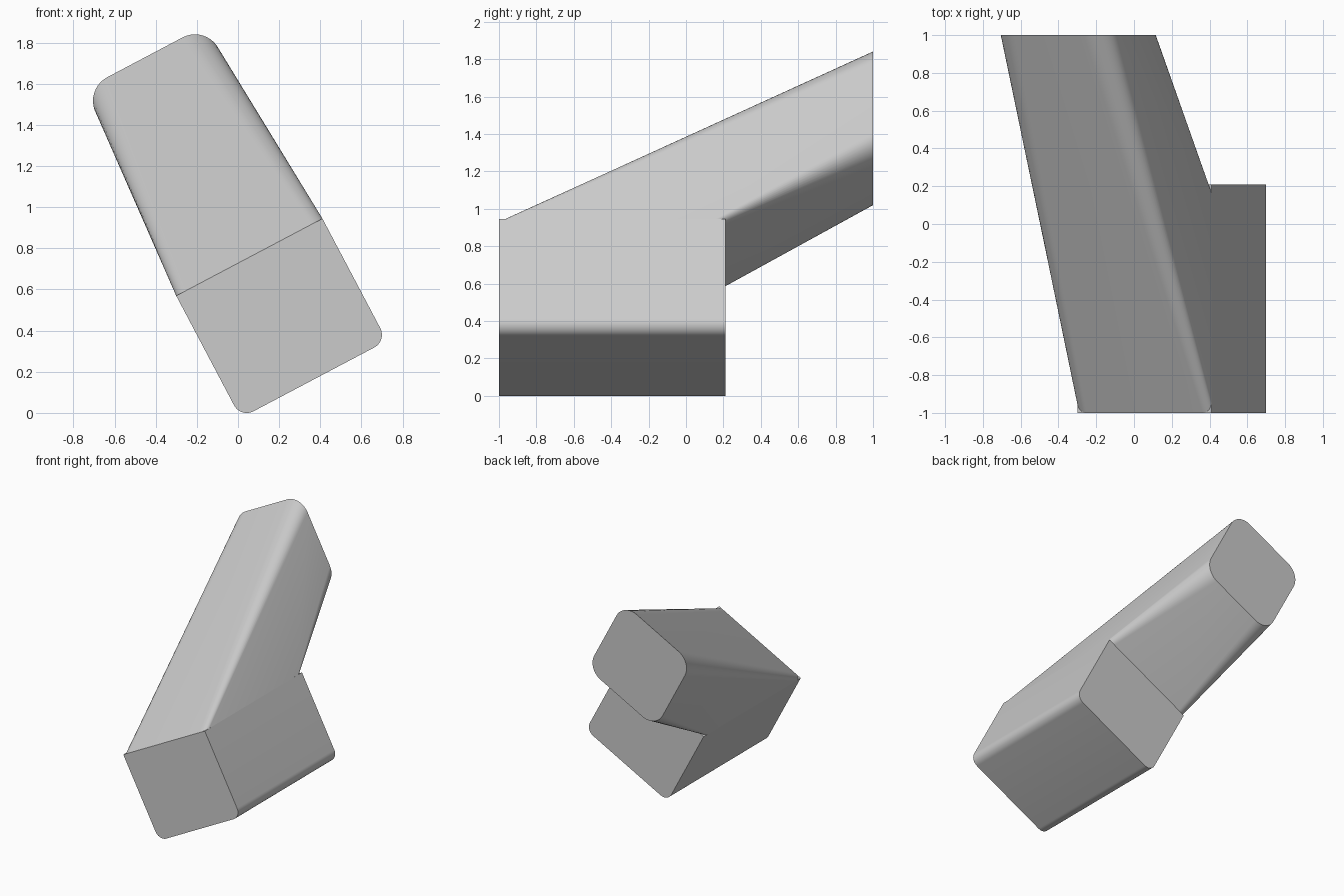
import bpy, bmesh, math
from mathutils import Vector

cube = bpy.data.objects.get("Cube")
if cube:
    bpy.data.objects.remove(cube)

grey = bpy.data.materials.new("plain_grey")
grey.use_nodes = True
colour = (0.6, 0.6, 0.6, 1)
grey.diffuse_color = colour
grey.node_tree.nodes["Principled BSDF"].inputs["Base Color"].default_value = colour

# Shared tilted axes: across the part, and up from its base
ACROSS = Vector((0.71, 0, 0.375)).normalized()
UP = Vector((-ACROSS.z, 0, ACROSS.x))
FORWARD = Vector((0, -1, 0))


def rounded_rect(half_w, half_h, radii, steps=10):
    """Outline from the upper right corner, anticlockwise, one radius per corner."""
    pts = []
    signs = ((1, 1), (-1, 1), (-1, -1), (1, -1))
    for i, ((sx, sy), r) in enumerate(zip(signs, radii)):
        for k in range(steps + 1 if r else 1):
            a = math.pi / 2 * (i + k / steps)
            pts.append((sx * (half_w - r) + r * math.cos(a),
                        sy * (half_h - r) + r * math.sin(a)))
    return pts


def place(pts, centre, axis_b):
    return [Vector(centre) + ACROSS * a + axis_b * b for a, b in pts]


def loft(name, start, end, cap_start=True):
    bm = bmesh.new()
    rings = [[bm.verts.new(p) for p in ring] for ring in (start, end)]
    n = len(start)
    for i in range(n):
        j = (i + 1) % n
        bm.faces.new((rings[0][i], rings[0][j], rings[1][j], rings[1][i]))
    if cap_start:
        bm.faces.new(rings[0])
    bm.faces.new(rings[1])
    bmesh.ops.recalc_face_normals(bm, faces=bm.faces)
    mesh = bpy.data.meshes.new(name)
    bm.to_mesh(mesh)
    bm.free()
    mesh.materials.append(grey)
    obj = bpy.data.objects.new(name, mesh)
    bpy.context.collection.objects.link(obj)
    bpy.ops.object.select_all(action='DESELECT')
    obj.select_set(True)
    bpy.context.view_layer.objects.active = obj
    bpy.ops.object.shade_smooth_by_angle(angle=math.radians(30))


# Base block: sharp upper edges, rounded lower edges
HALF_W, HALF_H, BACK = 0.402, 0.336, 0.21
section = rounded_rect(HALF_W, HALF_H, (0, 0, 0.07, 0.07))
loft("base_block", place(section, (0.212, -1, 0.46), UP),
     place(section, (0.212, BACK, 0.46), UP))

# Slanted arm: grows from the top of the block and ends in an upright rounded square
root = rounded_rect(HALF_W, (BACK + 1) / 2, (0.055,) * 4)
tip = rounded_rect(0.337, 0.338, (0.13,) * 4)
loft("slanted_arm", place(root, (0.055, (BACK - 1) / 2, 0.757), FORWARD),
     place(tip, (-0.295, 1, 1.43), UP), cap_start=False)
